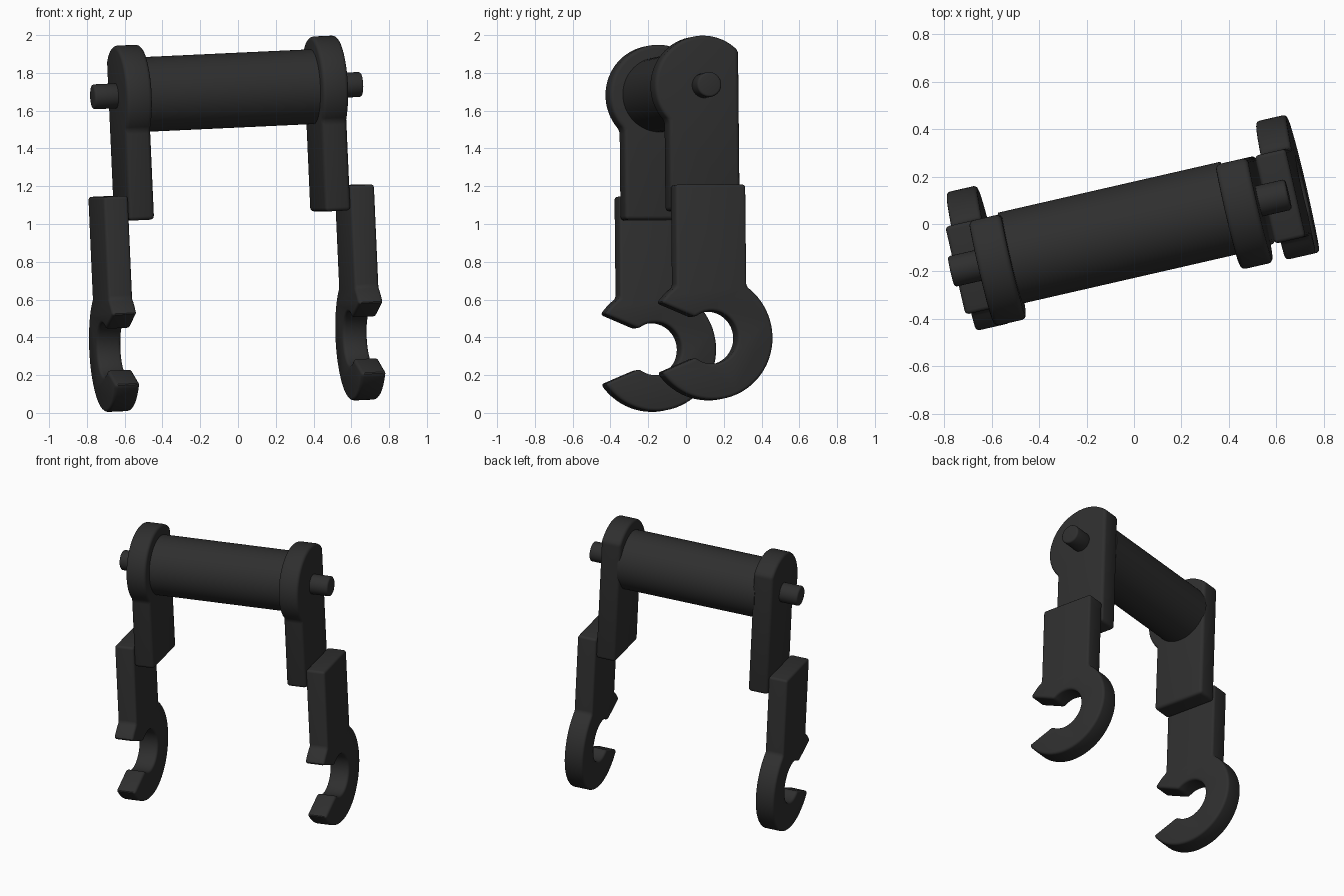
import bpy, bmesh
from math import radians, cos, sin, pi, sqrt, acos, asin, atan2
from mathutils import Matrix

if "Cube" in bpy.data.objects:
    bpy.data.objects.remove(bpy.data.objects["Cube"])

# Whole assembly is turned and slightly tilted about the roller centre
POSE = (Matrix.Translation((-0.06, -0.038, 1.706))
        @ Matrix.Rotation(radians(12.9), 4, 'Z') @ Matrix.Rotation(radians(-2.6), 4, 'Y'))
mat = bpy.data.materials.new("black_plastic")
mat.diffuse_color = (0.028, 0.028, 0.028, 1)
mat.use_nodes = True
mat.node_tree.nodes["Principled BSDF"].inputs["Base Color"].default_value = mat.diffuse_color


def arc(cy, cz, r, a0, a1, n):
    return [(cy + r * cos(a0 + (a1 - a0) * i / n), cz + r * sin(a0 + (a1 - a0) * i / n))
            for i in range(n + 1)]


def plate(name, outline, x0, x1, bevel, mirror=True):
    """Extrude a y-z outline from x0 to x1, round its edges, mirror to the other side."""
    bm = bmesh.new()
    face = bm.faces.new([bm.verts.new((x0, y, z)) for y, z in outline])
    ext = bmesh.ops.extrude_face_region(bm, geom=[face])
    bmesh.ops.translate(bm, vec=(x1 - x0, 0, 0),
                        verts=[g for g in ext['geom'] if isinstance(g, bmesh.types.BMVert)])
    bmesh.ops.recalc_face_normals(bm, faces=bm.faces)
    if bevel:
        sharp = [e for e in bm.edges if e.calc_face_angle(0) > radians(30)]
        bmesh.ops.bevel(bm, geom=sharp, offset=bevel, segments=3, profile=0.5,
                        affect='EDGES', clamp_overlap=True)
    me = bpy.data.meshes.new(name)
    bm.to_mesh(me)
    bm.free()
    me.materials.append(mat)
    ob = bpy.data.objects.new(name, me)
    bpy.context.collection.objects.link(ob)
    ob.matrix_world = POSE
    if mirror:
        ob.modifiers.new("other_side", 'MIRROR')
    bpy.ops.object.select_all(action='DESELECT')
    ob.select_set(True)
    bpy.context.view_layer.objects.active = ob
    bpy.ops.object.shade_smooth_by_angle(angle=radians(35))
    return ob


W = 0.19                      # half depth of the arms

# Roller between the arms and the end pins
plate("roller", arc(0, 0, 0.198, 0, 2 * pi, 64)[:-1], -0.48, 0.48, 0, mirror=False)
plate("end_pins", arc(0, 0, 0.066, 0, 2 * pi, 32)[:-1], 0.58, 0.73, 0.012)

# Upper arms: round head, cut flat at the back
R = 0.265
head = arc(0, 0, R, acos(W / R), pi + acos(W / R), 40)
plate("upper_arms", head + [(-W, -0.662), (W, -0.662)], 0.464, 0.603, 0.02)

# Lower arms ending in an open hook
CZ, RO, RI = -1.34, 0.33, 0.14
join = acos(W / RO)           # where the arm meets the hook ring
tip = atan2(0.185, 0.274)     # mouth half angle at the outside
throat = atan2(0.108, 0.09)   # mouth half angle at the hole
outline = ([(W, -0.53), (-W, -0.53)]
           + arc(0, CZ, RO, pi - join, pi - tip, 4)
           + arc(0, CZ, RI, pi - throat, -pi + throat, 32)
           + arc(0, CZ, RO, -pi + tip, join, 40))
plate("hook_arms", outline, 0.603, 0.736, 0.016)
